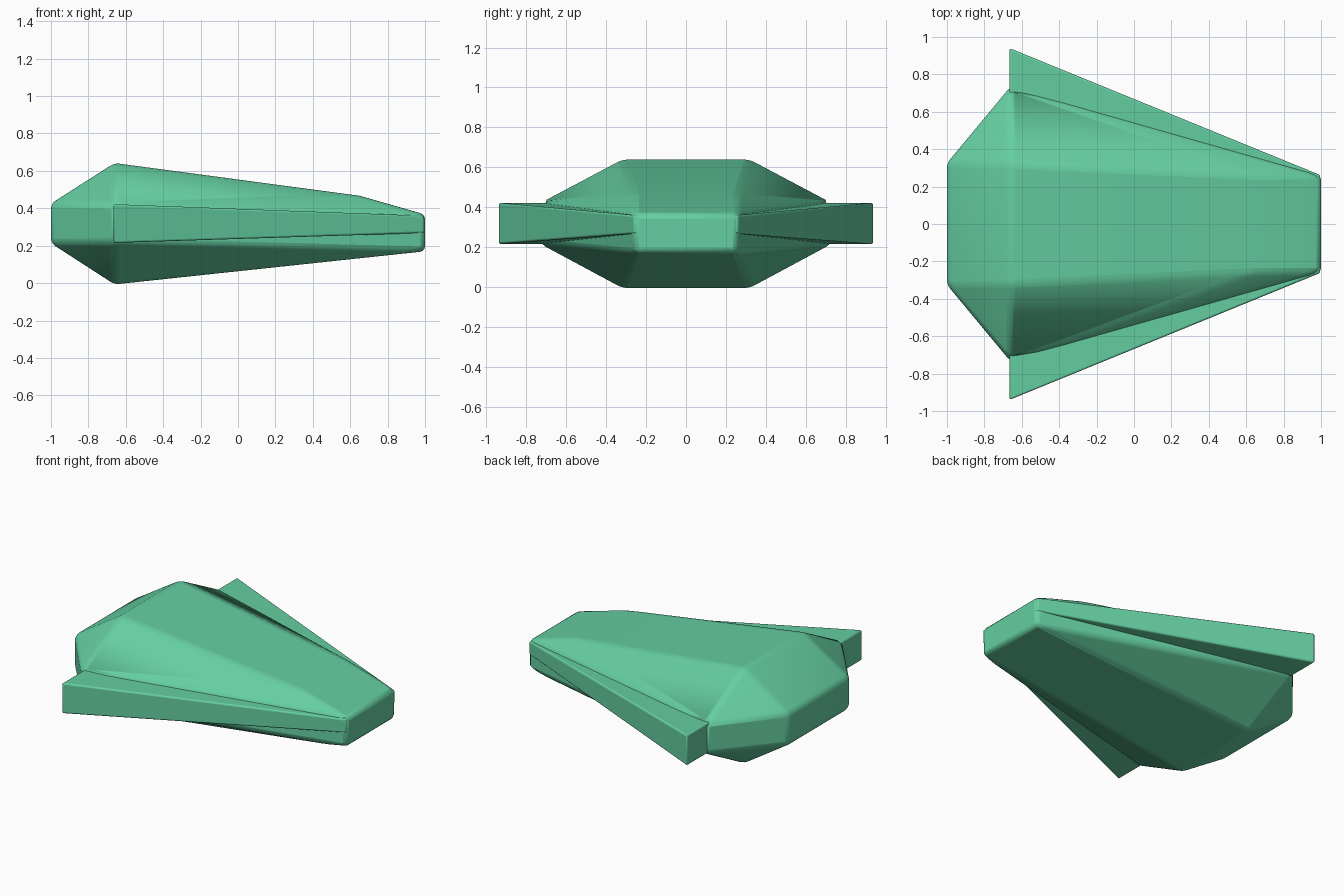
import bpy, bmesh, math

if "Cube" in bpy.data.objects:
    bpy.data.objects.remove(bpy.data.objects["Cube"])

mat = bpy.data.materials.new("green")
mat.diffuse_color = (0.13, 0.62, 0.36, 1)
mat.use_nodes = True
mat.node_tree.nodes["Principled BSDF"].inputs["Base Color"].default_value = mat.diffuse_color


def hull(name, points, width):
    """Convex faceted solid from corner points, with softened edges."""
    bm = bmesh.new()
    for p in points:
        bm.verts.new(p)
    bmesh.ops.convex_hull(bm, input=bm.verts[:])
    bmesh.ops.dissolve_limit(bm, angle_limit=math.radians(1),
                             verts=bm.verts[:], edges=bm.edges[:])
    bmesh.ops.recalc_face_normals(bm, faces=bm.faces[:])
    me = bpy.data.meshes.new(name)
    bm.to_mesh(me)
    bm.free()
    me.materials.append(mat)
    ob = bpy.data.objects.new(name, me)
    bpy.context.collection.objects.link(ob)
    bev = ob.modifiers.new("soft_edges", 'BEVEL')
    bev.width = width
    bev.segments = 3
    bev.limit_method = 'ANGLE'
    bev.angle_limit = math.radians(12)
    bpy.context.view_layer.objects.active = ob
    ob.select_set(True)
    bpy.ops.object.shade_smooth_by_angle(angle=math.radians(25))
    ob.select_set(False)
    return ob


# Faceted hull: (x, half width, z) corners, mirrored across y
half = [(-1, .325, .425), (-1, .325, .213),            # blunt stern
        (-.66, .32, .642), (-.66, .735, .422),         # widest section
        (-.66, .735, .216), (-.66, .32, -.007),
        (.65, .26, .467),                              # nose break
        (1, .26, .367), (1, .26, .17)]                 # nose plate
hull("main_hull", [(x, s * y, z) for x, y, z in half for s in (1, -1)], .025)

# Swept wings, tapering into the nose
for s, side in ((1, "left"), (-1, "right")):
    wing = [(-.665, .94, .422), (-.665, .94, .215),
            (-.665, .2, .422), (-.665, .2, .215),
            (.995, .262, .36), (.995, .262, .268),
            (.995, .1, .36), (.995, .1, .268)]
    hull(side + "_wing", [(x, s * y, z) for x, y, z in wing], .01)
